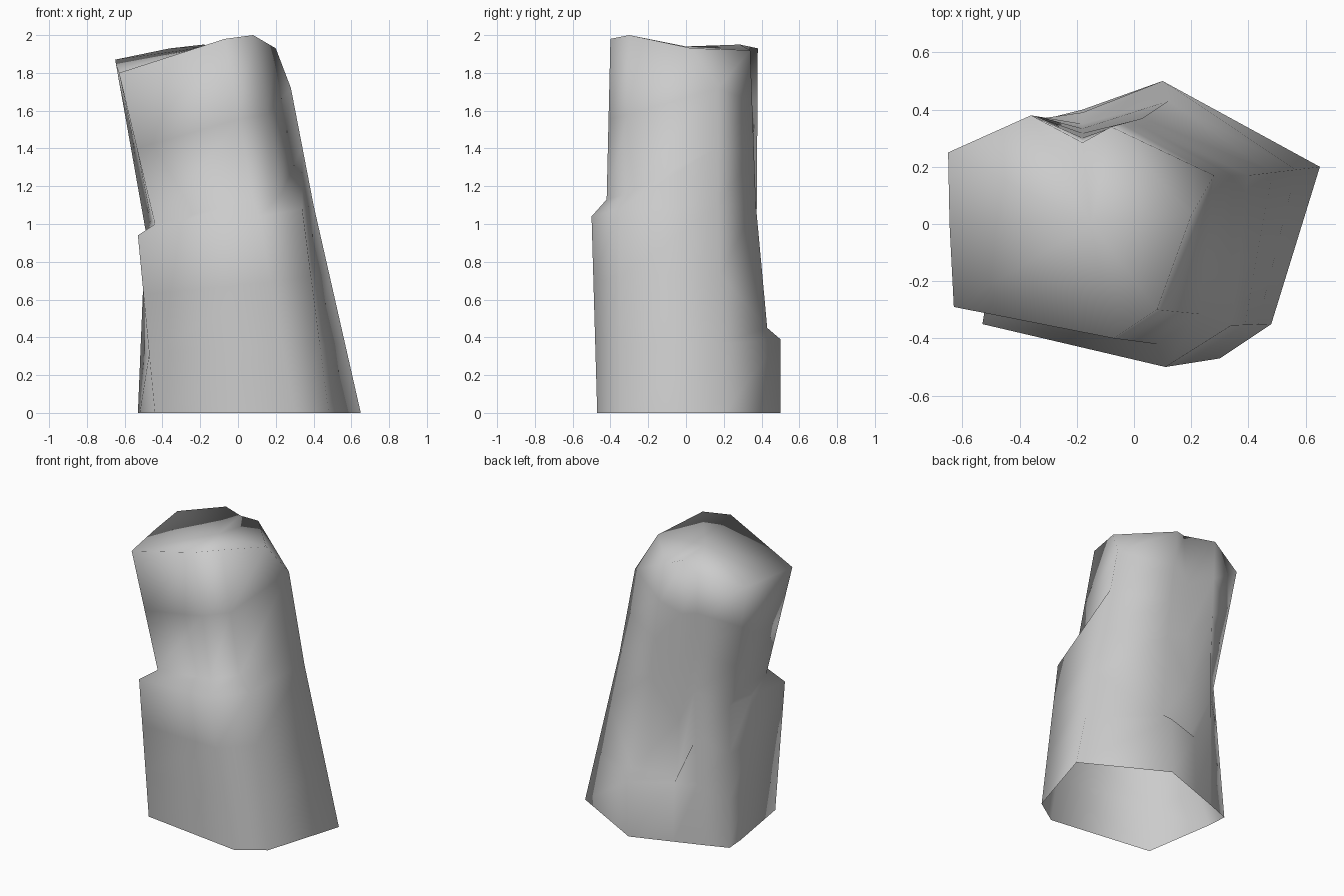
import bpy
import bmesh
from mathutils import Vector

if "Cube" in bpy.data.objects:
    bpy.data.objects.remove(bpy.data.objects["Cube"], do_unlink=True)

ROWS = 7  # foot, low ledge (2), main ledge (2), shoulder, crown


def column(**keys):
    """One upright edge of the rock; rows without a key are spaced evenly between keys."""
    names = ["foot", "low", "low_in", "ledge", "ledge_in", "shoulder", "crown"]
    known = {names.index(name): Vector(point) for name, point in keys.items()}
    points = []
    for row in range(ROWS):
        below = max(k for k in known if k <= row)
        above = min(k for k in known if k >= row)
        t = (row - below) / max(above - below, 1)
        points.append(known[below].lerp(known[above], t))
    return points


# Upright edges, counter-clockwise seen from above
right_side = column(foot=(.65, .2, 0), ledge=(.4, .17, 1.1),
                    shoulder=(.28, .17, 1.72), crown=(.2, .03, 1.93))
back_corner = column(foot=(.1, .5, 0), low=(.1, .5, .39), low_in=(.12, .43, .45),
                     ledge=(.03, .37, 1.1), crown=(-.08, .34, 1.92))
back_groove = column(foot=(-.18, .4, 0), low=(-.18, .39, .41), low_in=(-.18, .35, .45),
                     crown=(-.18, .285, 1.95))
back_rib = column(foot=(-.36, .335, 0), low=(-.34, .36, .42),
                  ledge=(-.33, .375, 1.1), crown=(-.36, .38, 1.93))
back_left = column(foot=(-.53, .27, 0), ledge=(-.49, .21, .97), crown=(-.65, .25, 1.87))
side_groove = column(foot=(-.52, .13, 0), low_in=(-.47, -.04, .6),
                     ledge=(-.48, -.05, .94), ledge_in=(-.46, 0, 1.02), crown=(-.645, 0, 1.84))
front_left = column(foot=(-.44, -.37, 0), ledge=(-.53, -.35, .94),
                    ledge_in=(-.44, -.27, 1), crown=(-.63, -.29, 1.8))
front_ridge = column(foot=(.3, -.47, 0), ledge=(.11, -.5, 1.04),
                     ledge_in=(.08, -.42, 1.13), crown=(-.07, -.4, 1.98))
front_right = column(foot=(.48, -.35, 0), ledge=(.34, -.355, 1.08),
                     ledge_in=(.23, -.315, 1.16), crown=(.08, -.3, 2))
columns = [right_side, back_corner, back_groove, back_rib, back_left,
           side_groove, front_left, front_ridge, front_right]

# Walls between neighbouring edges; the underside stays open
bm = bmesh.new()
grid = [[bm.verts.new(p) for p in col] for col in columns]
count = len(grid)
for i in range(count):
    a, b = grid[i], grid[(i + 1) % count]
    for row in range(ROWS - 1):
        bm.faces.new((a[row], b[row], b[row + 1], a[row + 1]))

# Crown as a shallow fan
peak = bm.verts.new((-.15, 0, 1.94))
for i in range(count):
    bm.faces.new((grid[i][-1], grid[(i + 1) % count][-1], peak))

mesh = bpy.data.meshes.new("rock_pillar")
bm.to_mesh(mesh)
bm.free()
mesh.shade_smooth()

# Stone colour
stone = bpy.data.materials.new("grey_stone")
stone.use_nodes = True
grey = (.6, .6, .6, 1)
stone.diffuse_color = grey
stone.node_tree.nodes["Principled BSDF"].inputs["Base Color"].default_value = grey
mesh.materials.append(stone)

rock = bpy.data.objects.new("rock_pillar", mesh)
bpy.context.collection.objects.link(rock)
